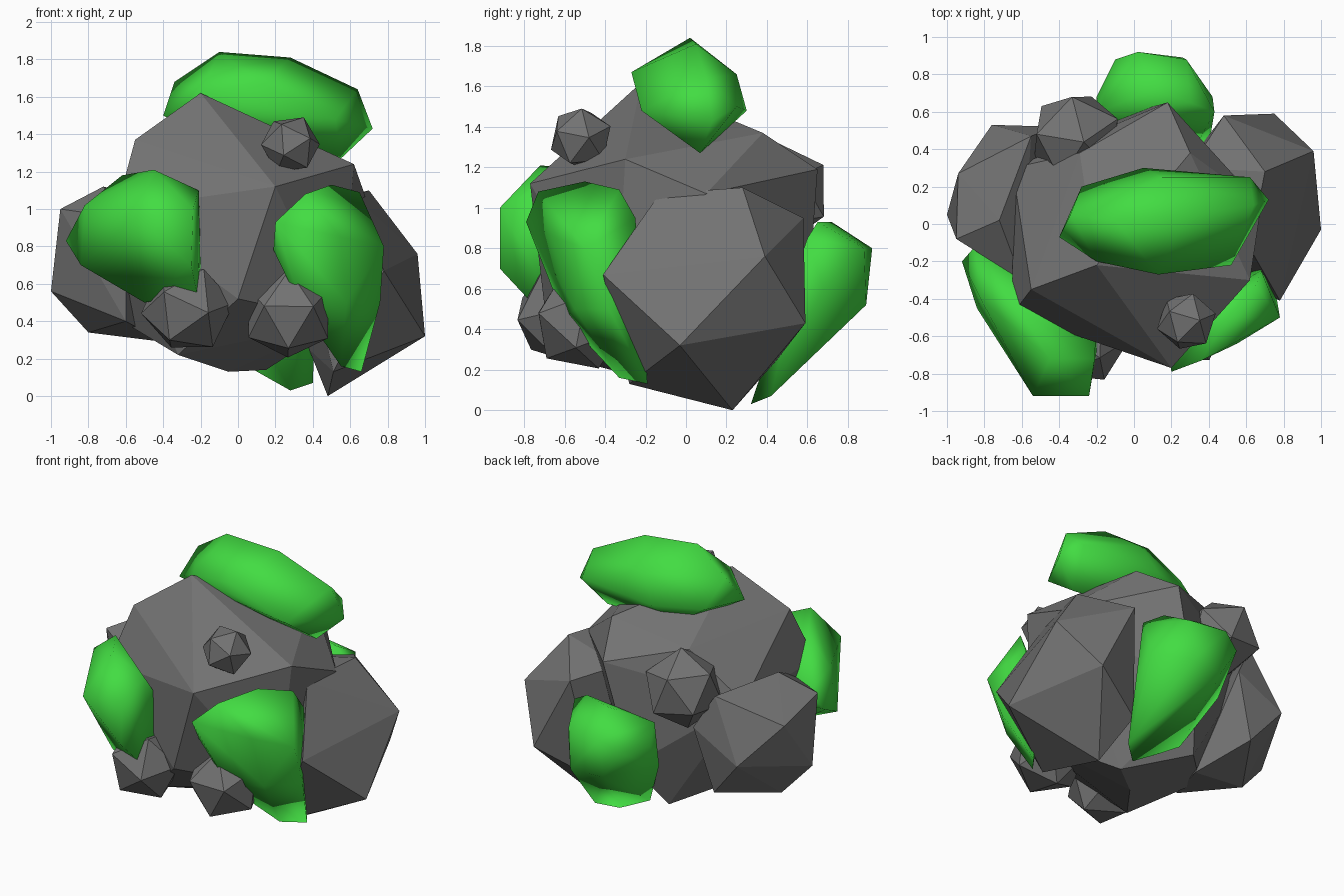
import bpy, bmesh
from mathutils import Euler


def material(name, rgb):
    m = bpy.data.materials.new(name)
    m.diffuse_color = (*rgb, 1)
    return m


STONE = material("stone grey", (0.17, 0.17, 0.17))
MOSS = material("moss green", (0.055, 0.72, 0.055))


def finish(bm, name, mat, smooth=False):
    bmesh.ops.recalc_face_normals(bm, faces=bm.faces[:])
    me = bpy.data.meshes.new(name)
    for f in bm.faces:
        f.smooth = smooth
    bm.to_mesh(me)
    bm.free()
    me.materials.append(mat)
    ob = bpy.data.objects.new(name, me)
    bpy.context.collection.objects.link(ob)
    return ob


def hull(name, points, mat, smooth=False):
    """Faceted lump: convex hull around a few corner points."""
    bm = bmesh.new()
    for p in points:
        bm.verts.new(p)
    res = bmesh.ops.convex_hull(bm, input=bm.verts[:])
    junk = {g for g in res["geom_interior"] + res["geom_unused"]
            if isinstance(g, bmesh.types.BMVert)}
    bmesh.ops.delete(bm, geom=list(junk), context='VERTS')
    return finish(bm, name, mat, smooth)


def pebble(name, centre, radius, rot):
    bm = bmesh.new()
    bmesh.ops.create_icosphere(bm, subdivisions=1, radius=radius)
    bmesh.ops.rotate(bm, verts=bm.verts[:], matrix=Euler(rot).to_matrix())
    bmesh.ops.translate(bm, verts=bm.verts[:], vec=centre)
    finish(bm, name, STONE)


# Large central boulder
hull("main_boulder", [
    (-.2, -.22, 1.62), (.2, -.77, 1.12), (-.55, -.35, 1.37), (-.65, -.48, 1.0),
    (.62, -.3, 1.24), (.68, .1, 1.07), (.18, .65, 1.19), (-.29, .38, 1.3),
    (.3, .38, 1.37), (-.65, .3, 1.0), (0, -.7, .52), (-.32, -.45, .22),
    (-.05, -.1, .13), (.15, .05, .14), (.55, -.35, .4), (-.62, -.1, .4),
    (0, .6, .5), (-.15, .4, .2)], STONE)

# Two side boulders
hull("right_boulder", [
    (.96, .39, .76), (1.0, -.03, .32), (.62, -.13, 1.07), (.48, .58, .95),
    (.7, .28, 1.1), (.48, .23, 0), (.51, -.28, .13), (.78, -.41, .67),
    (.75, .59, .43), (.38, .45, .25), (.3, .3, 1.0)], STONE)
hull("left_boulder", [
    (-.95, -.08, 1.0), (-1.0, .05, .56), (-.94, .27, .9), (-.76, .53, .67),
    (-.55, .47, 1.08), (-.42, .52, .85), (-.72, .02, 1.12), (-.8, .1, .34),
    (-.4, .12, .29), (-.55, .48, .42), (-.6, -.3, .95), (-.6, -.3, .4)], STONE)

# Small stones
pebble("upper_front_pebble", (.28, -.52, 1.345), .162, (.1, .45, .3))
pebble("lower_left_pebble", (-.27, -.61, .47), .25, (.5, .3, .2))
pebble("lower_right_pebble", (.27, -.52, .44), .25, (.35, -.1, .3))
pebble("back_pebble", (-.31, .46, 1.07), .262, (.15, .1, .5))

# Smooth moss patches
hull("top_moss", [
    (-.4, -.07, 1.5), (-.34, .05, 1.68), (-.28, .2, 1.5), (-.1, .02, 1.84),
    (.28, .05, 1.81), (.64, .1, 1.64), (.72, .13, 1.43), (.62, .25, 1.5),
    (.05, .3, 1.48), (.15, .25, 1.66), (.13, -.27, 1.67), (.52, -.22, 1.48),
    (-.2, -.2, 1.62), (.55, .07, 1.27), (0, .1, 1.3)], MOSS, True)
hull("left_moss", [
    (-.92, -.2, .83), (-.84, -.45, .7), (-.82, -.4, 1.02), (-.62, -.45, 1.18),
    (-.45, -.72, 1.21), (-.21, -.72, 1.1), (-.24, -.92, 1.0), (-.54, -.92, .96),
    (-.25, -.92, .7), (-.5, -.65, .5), (-.22, -.78, .55), (-.2, -.68, .58),
    (-.85, -.12, .95), (-.62, -.25, .8), (-.2, -.5, .8)], MOSS, True)
hull("right_moss", [
    (.2, -.79, .93), (.36, -.73, 1.08), (.19, -.7, .78), (.5, -.5, 1.13),
    (.65, -.33, 1.09), (.68, -.25, .95), (.78, -.5, .8), (.76, -.38, .5),
    (.66, -.19, .13), (.55, -.33, .16), (.35, -.6, .45), (.55, -.64, .85),
    (.58, -.55, .5), (.4, -.4, .8)], MOSS, True)
hull("back_moss", [
    (-.2, .68, .72), (-.1, .88, .72), (.02, .92, .8), (.28, .88, .8),
    (.26, .89, .52), (.02, .87, .52), (.42, .68, .6), (.43, .6, .85),
    (.1, .72, .93), (.3, .65, .93), (-.18, .6, .85), (.28, .32, .03),
    (.12, .36, .12), (.4, .42, .07), (-.02, .42, .2), (-.2, .58, .55)],
    MOSS, True)
